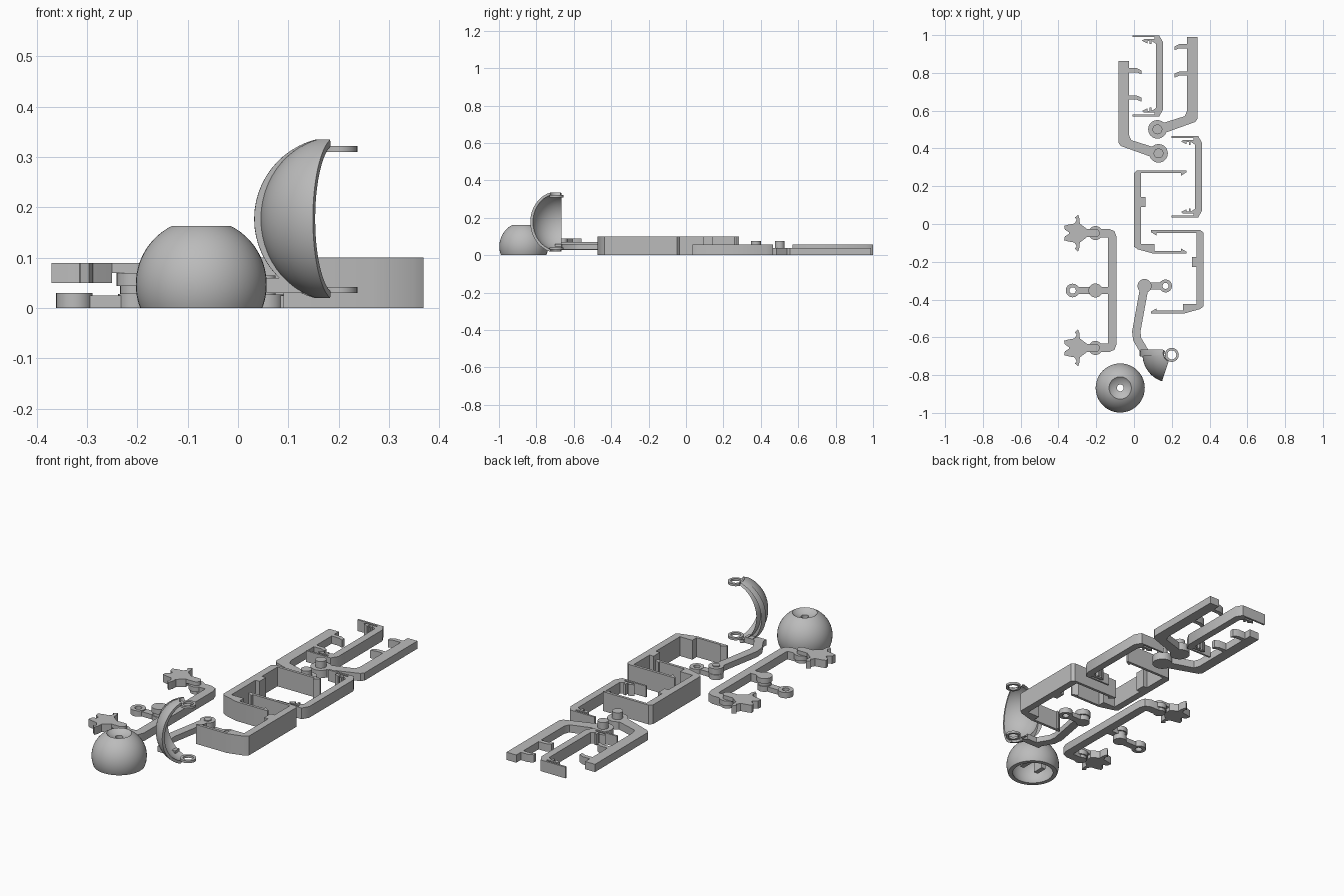
import bpy, bmesh, math
from mathutils import Vector

old = bpy.data.objects.get("Cube")
if old:
    bpy.data.objects.remove(old)

grey = bpy.data.materials.new("plain_grey")
grey.use_nodes = True
tone = (0.5, 0.5, 0.5, 1)
grey.diffuse_color = tone
grey.node_tree.nodes["Principled BSDF"].inputs["Base Color"].default_value = tone


def prism(bm, outline, z0, z1):
    """Extrude a flat outline between two heights."""
    low = [bm.verts.new((x, y, z0)) for x, y in outline]
    high = [bm.verts.new((x, y, z1)) for x, y in outline]
    bm.faces.new(low[::-1])
    bm.faces.new(high)
    for i in range(len(low)):
        j = (i + 1) % len(low)
        bm.faces.new((low[i], low[j], high[j], high[i]))


def box(bm, x0, x1, y0, y1, z0, z1):
    prism(bm, [(x0, y0), (x1, y0), (x1, y1), (x0, y1)], z0, z1)


def stroke(bm, path, width, z0, z1):
    """Bar of constant width along a flat path, with mitred corners."""
    pts = [Vector(p) for p in path]
    left, right = [], []
    for i, p in enumerate(pts):
        a = (p - pts[i - 1]).normalized() if i else None
        b = (pts[i + 1] - p).normalized() if i < len(pts) - 1 else None
        a, b = a or b, b or a
        t = (a + b).normalized()
        n = Vector((-t.y, t.x)) * (width / 2 / max(t.dot(a), 0.3))
        left.append(p + n)
        right.append(p - n)
    prism(bm, left + right[::-1], z0, z1)


def revolve(bm, profile, centre, start=0, end=360, steps=32):
    """Turn a closed (radius, height) profile around a vertical axis."""
    full = end - start == 360
    rings = []
    for k in range(steps if full else steps + 1):
        a = math.radians(start + (end - start) * k / steps)
        rings.append([bm.verts.new((centre[0] + r * math.cos(a),
                                    centre[1] + r * math.sin(a), z)) for r, z in profile])
    n = len(profile)
    for k in range(steps):
        p, q = rings[k], rings[(k + 1) % len(rings)]
        for i in range(n):
            j = (i + 1) % n
            bm.faces.new((p[i], p[j], q[j], q[i]))
    if not full:
        bm.faces.new(rings[0])
        bm.faces.new(rings[-1][::-1])


def ring(bm, centre, outer, inner, z0, z1):
    revolve(bm, [(inner, z0), (outer, z0), (outer, z1), (inner, z1)], centre)


def disc(bm, centre, r, z0, z1, sides=32):
    prism(bm, [(centre[0] + r * math.cos(math.tau * k / sides),
                centre[1] + r * math.sin(math.tau * k / sides)) for k in range(sides)], z0, z1)


def arc(rad, height, lat0, lat1, z, count=24):
    """Points of an elliptic arc by latitude."""
    out = []
    for k in range(count + 1):
        a = math.radians(lat0 + (lat1 - lat0) * k / count)
        out.append((rad * math.cos(a), z + height * math.sin(a)))
    return out


def finish(name, bm, mirror=None, shift=(0, 0)):
    """Turn the mesh into an object, optionally mirrored in x and moved."""
    for v in bm.verts:
        if mirror is not None:
            v.co.x = 2 * mirror - v.co.x
        v.co.x += shift[0]
        v.co.y += shift[1]
    bmesh.ops.recalc_face_normals(bm, faces=bm.faces)
    mesh = bpy.data.meshes.new(name)
    bm.to_mesh(mesh)
    bm.free()
    mesh.materials.append(grey)
    ob = bpy.data.objects.new(name, mesh)
    bpy.context.collection.objects.link(ob)
    bpy.ops.object.select_all(action='DESELECT')
    ob.select_set(True)
    bpy.context.view_layer.objects.active = ob
    bpy.ops.object.shade_smooth_by_angle(angle=math.radians(30))


# Hollow ball with a dimple and a small hole on top
bm = bmesh.new()
ball = (-0.073, -0.868)
outside = arc(0.13, 0.13, -21, 63, 0.047)
inside = arc(0.11, 0.11, 50, -25, 0.047)
revolve(bm, outside + [(0.045, 0.15), (0.018, 0.143), (0.018, 0.125)] + inside, ball, steps=48)
for s in (-1, 1):
    x = ball[0] + s * 0.045
    box(bm, x - 0.012, x + 0.012, ball[1] - 0.03, ball[1] + 0.03, 0.03, 0.14)
finish("ball", bm)

# Curved lid: thin shell, wider rear rim, hinge rings and foot
bm = bmesh.new()
hub, mid = (0.195, -0.69), 0.177
inner = arc(0.135, 0.15, 75, -75, mid)
revolve(bm, arc(0.163, 0.163, -75, 75, mid) + inner, hub, 150, 184, 10)
cut = bmesh.ops.bisect_plane(bm, geom=bm.verts[:] + bm.edges[:] + bm.faces[:],
                             plane_co=(0, -0.665, 0), plane_no=(0, 1, 0), clear_outer=True)
rim = [e for e in cut["geom_cut"] if isinstance(e, bmesh.types.BMEdge)]
bmesh.ops.edgeloop_fill(bm, edges=rim)
revolve(bm, arc(0.15, 0.163, -75, 75, mid) + inner, hub, 183, 252, 20)
for z in (0.03, 0.31):
    ring(bm, (0.2, -0.693), 0.037, 0.024, z, z + 0.012)
finish("lid", bm)

# Lid lever with its short link
bm = bmesh.new()
pivot, eye = (0.056, -0.328), (0.167, -0.328)
stroke(bm, [pivot, (0.012, -0.57), (0.017, -0.61), (0.055, -0.675)], 0.044, 0.03, 0.06)
box(bm, 0.03, 0.13, -0.7, -0.665, 0.03, 0.06)
disc(bm, pivot, 0.037, 0.03, 0.06)
disc(bm, pivot, 0.018, 0.0, 0.065)
finish("lid_lever", bm)
bm = bmesh.new()
disc(bm, pivot, 0.034, 0.0, 0.027)
ring(bm, eye, 0.034, 0.016, 0.0, 0.027)
stroke(bm, [pivot, (0.14, eye[1])], 0.036, 0.0, 0.025)
finish("lid_link", bm)

# Cross bar with three pivots
bm = bmesh.new()
px, py = -0.204, -0.352
half = [(px, 0.304), (-0.137, 0.304), (-0.121, 0.297), (-0.115, 0.28)]
path = half + [(x, -y) for x, y in half[::-1]]
stroke(bm, [(x, py + y) for x, y in path], 0.045, 0.028, 0.07)
stroke(bm, [(px, py), (-0.115, py)], 0.036, 0.028, 0.07)
for y in (-0.304, 0, 0.304):
    disc(bm, (px, py + y), 0.037, 0.044, 0.07)
    disc(bm, (px, py + y), 0.03, 0.028, 0.044)
finish("cross_bar", bm)

# Anchor shaped horns at both ends of the bar
head = [(-0.25, 0.022), (-0.268, 0.036), (-0.287, 0.05), (-0.288, 0.075), (-0.296, 0.098),
        (-0.313, 0.082), (-0.303, 0.07), (-0.315, 0.05), (-0.345, 0.045), (-0.37, 0.038),
        (-0.366, 0.018), (-0.345, 0.005)]
for name, y in (("front_horn", -0.656), ("rear_horn", -0.048)):
    bm = bmesh.new()
    prism(bm, [(x, y + d) for x, d in head] + [(x, y - d) for x, d in head[::-1]], 0.05, 0.09)
    stroke(bm, [(px, y), (-0.255, y)], 0.044, 0.07, 0.09)
    disc(bm, (px, y), 0.022, 0.068, 0.09)
    finish(name, bm)

# Middle link
bm = bmesh.new()
tip = (-0.325, py)
ring(bm, tip, 0.036, 0.017, 0.0, 0.03)
stroke(bm, [(-0.296, py), (px, py)], 0.036, 0.0, 0.025)
disc(bm, (px, py), 0.034, 0.0, 0.028)
finish("middle_link", bm)

# Pair of tall clip frames
frame = [(0, 0.27), (0.015, 0.284), (0.278, 0.284), (0.278, 0.274), (0.25, 0.256), (0.25, 0.27),
         (0.037, 0.27), (0.037, 0.143), (0.06, 0.143), (0.06, 0.09), (0.037, 0.09),
         (0.037, -0.106), (0.108, -0.106), (0.108, -0.142), (0.25, -0.142), (0.25, -0.13),
         (0.278, -0.147), (0.278, -0.156), (0.1, -0.156), (0.02, -0.134), (0, -0.12)]
for name, mirror, shift in (("left_tall_frame", None, (0, 0)),
                            ("right_tall_frame", 0.184, (0, -0.317))):
    bm = bmesh.new()
    prism(bm, frame, 0, 0.1)
    finish(name, bm, mirror, shift)

# Pair of low clip frames with double fingers
side = [(0.36, 0.18), (0.34, 0.215), (0.198, 0.215), (0.198, 0.205), (0.315, 0.205),
        (0.315, 0.195), (0.26, 0.195), (0.25, 0.186), (0.278, 0.172), (0.278, 0.185),
        (0.29, 0.185), (0.29, 0.168), (0.3, 0.168), (0.3, 0.185), (0.323, 0.17)]
for name, shift in (("near_low_frame", (0, 0)), ("far_low_frame", (-0.207, 0.534))):
    bm = bmesh.new()
    prism(bm, [(x, 0.25 + y) for x, y in side] + [(x, 0.25 - y) for x, y in side[::-1]], 0, 0.058)
    finish(name, bm, None, shift)

# Pair of hooked cranks with pivot pins
for name, mirror, shift in (("left_crank", None, (0, 0)), ("right_crank", 0.127, (0, 0.127))):
    bm = bmesh.new()
    prism(bm, [(-0.082, 0.862), (-0.026, 0.862), (-0.026, 0.47), (-0.015, 0.444), (0.1, 0.408),
               (0.12, 0.345), (-0.07, 0.413), (-0.082, 0.43)], 0, 0.04)
    for y in (0.825, 0.68):
        prism(bm, [(-0.03, y), (0.015, y), (0.04, y - 0.012), (0.04, y - 0.032),
                   (0.015, y - 0.022), (-0.03, y - 0.022)], 0, 0.04)
    disc(bm, (0.13, 0.374), 0.049, 0, 0.04)
    disc(bm, (0.13, 0.374), 0.026, 0.035, 0.075)
    finish(name, bm, mirror, shift)
